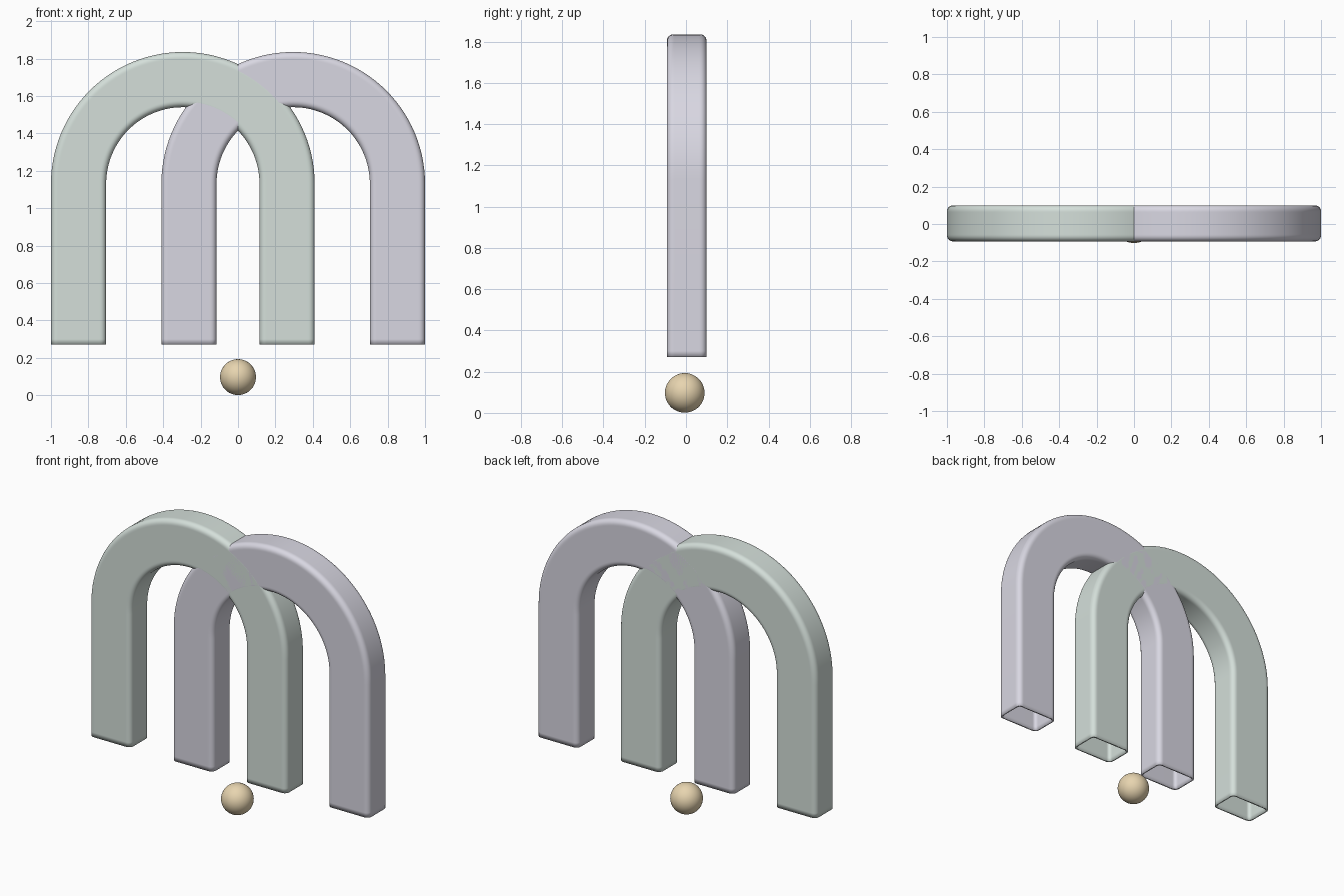
import bpy, bmesh, math

if "Cube" in bpy.data.objects:
    bpy.data.objects.remove(bpy.data.objects["Cube"])

CX, CZ, BOTTOM = 0.295, 1.13, 0.27      # arch centre offset, spring height, leg ends
MID_R, HALF_W = 0.5575, 0.1475          # centreline radius, half band width
HALF_D, Y0, ROUND = 0.0965, 0.0035, 0.032


def material(name, rgb):
    m = bpy.data.materials.new(name)
    m.diffuse_color = (*rgb, 1)
    m.use_nodes = True
    m.node_tree.nodes["Principled BSDF"].inputs["Base Color"].default_value = m.diffuse_color
    return m


def rounded_section(steps=6, support=0.006):
    # Rounded rectangle (across, depth) with support points beside each corner
    pts = []
    for k, (sx, sy) in enumerate([(1, 1), (-1, 1), (-1, -1), (1, -1)]):
        cx, cy = sx * (HALF_W - ROUND), sy * (HALF_D - ROUND)
        a0 = k * math.pi / 2
        arc = [(cx + ROUND * math.cos(a0 + i / steps * math.pi / 2),
                cy + ROUND * math.sin(a0 + i / steps * math.pi / 2))
               for i in range(steps + 1)]
        t0 = (-math.sin(a0), math.cos(a0))
        t1 = (-math.cos(a0), -math.sin(a0))
        pts.append((arc[0][0] - t0[0] * support, arc[0][1] - t0[1] * support))
        pts += arc
        pts.append((arc[-1][0] + t1[0] * support, arc[-1][1] + t1[1] * support))
    return pts


def arch_path(segments=56):
    # Centreline stations: position x, z and outward direction x, z
    path = [(MID_R, BOTTOM, 1, 0), (MID_R, BOTTOM + 0.03, 1, 0)]
    for i in range(segments + 1):
        a = math.pi * i / segments
        c, s = math.cos(a), math.sin(a)
        path.append((MID_R * c, CZ + MID_R * s, c, s))
    path += [(-MID_R, BOTTOM + 0.03, -1, 0), (-MID_R, BOTTOM, -1, 0)]
    return path


def arch(name, x0, mat):
    # Hollow, open-ended tube swept along the arch
    bm = bmesh.new()
    section = rounded_section()
    rings = [[bm.verts.new((x0 + px + u * dx, Y0 + v, pz + u * dz)) for u, v in section]
             for px, pz, dx, dz in arch_path()]
    n = len(section)
    for a, b in zip(rings, rings[1:]):
        for i in range(n):
            bm.faces.new((a[i], a[(i + 1) % n], b[(i + 1) % n], b[i]))
    bmesh.ops.recalc_face_normals(bm, faces=bm.faces)
    me = bpy.data.meshes.new(name)
    bm.to_mesh(me)
    bm.free()
    for p in me.polygons:
        p.use_smooth = True
    me.materials.append(mat)
    ob = bpy.data.objects.new(name, me)
    bpy.context.collection.objects.link(ob)
    # Thin wall, kept inside the outer surface
    wall = ob.modifiers.new("wall", 'SOLIDIFY')
    wall.thickness = 0.012
    wall.offset = -1
    return ob


# Two overlapping arches
arch("left_arch", -CX, material("pale_green", (0.66, 0.74, 0.70)))
arch("right_arch", CX, material("pale_violet", (0.69, 0.68, 0.76)))

# Small ball on the ground between the legs
bpy.ops.mesh.primitive_uv_sphere_add(segments=48, ring_count=24, radius=0.096,
                                     location=(0, -0.006, 0.097))
ball = bpy.context.object
ball.name = "ball"
bpy.ops.object.shade_smooth()
ball.data.materials.append(material("sand", (0.80, 0.66, 0.43)))
